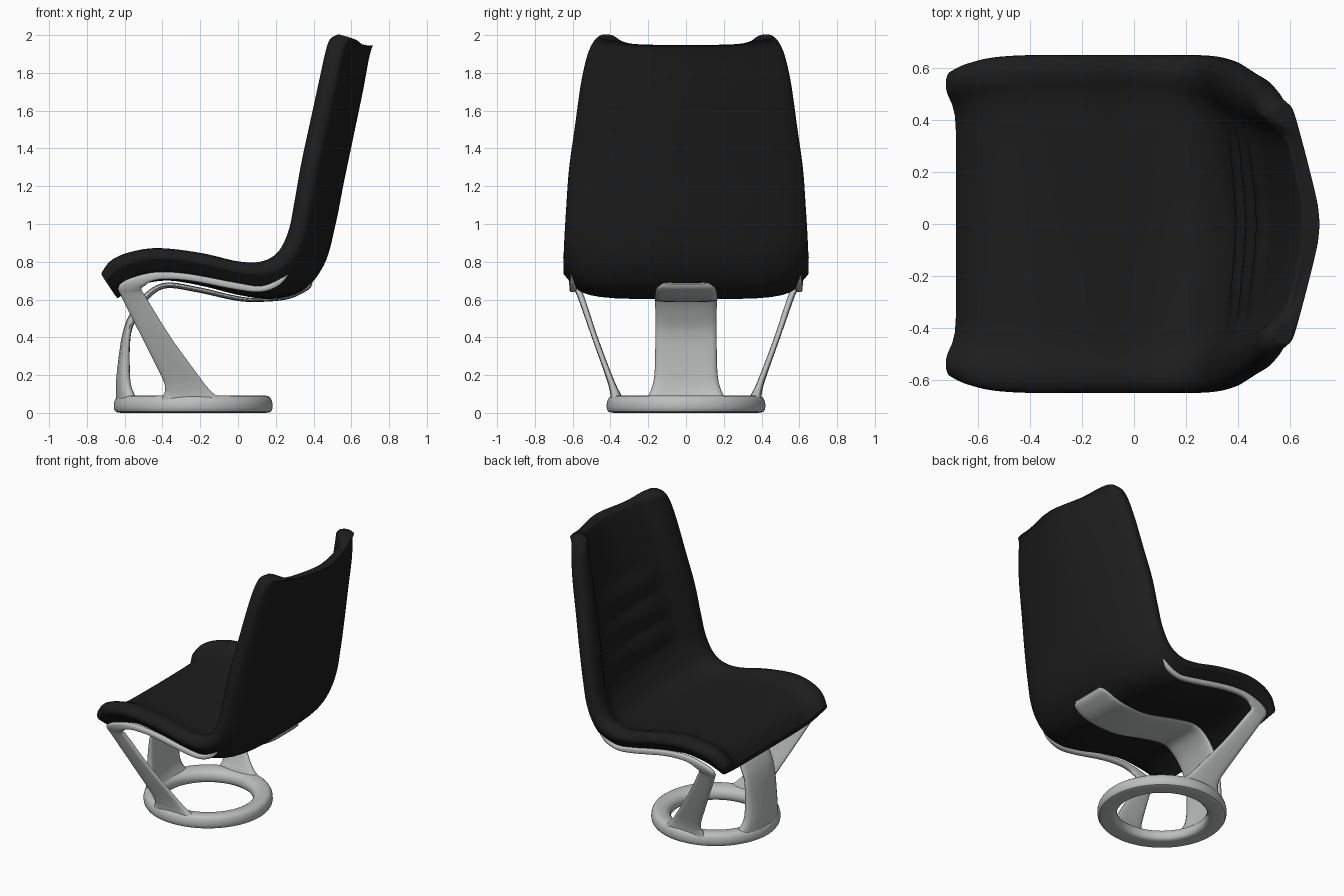
import bpy, bmesh
from math import sin, cos, pi, copysign

if "Cube" in bpy.data.objects:
    bpy.data.objects.remove(bpy.data.objects["Cube"])


def material(name, rgb, rough):
    mat = bpy.data.materials.new(name)
    mat.use_nodes = True
    color = (*rgb, 1)
    mat.diffuse_color = color
    shader = mat.node_tree.nodes["Principled BSDF"]
    shader.inputs["Base Color"].default_value = color
    shader.inputs["Roughness"].default_value = rough
    return mat


leather = material("black_leather", (0.012, 0.012, 0.012), 0.6)
metal = material("satin_grey_metal", (0.5, 0.52, 0.51), 0.5)


def spline(a, b, c, d, t):
    """Catmull-Rom value between b and c."""
    return b + t / 2 * (c - a + t * (2 * a - 5 * b + 4 * c - d + t * (3 * (b - c) + d - a)))


def smooth_stations(rows, steps):
    """Interpolate station tuples; yields (position, values)."""
    last = len(rows) - 1
    for k in range(last * steps + 1):
        s = k / steps
        i = min(int(s), last - 1)
        quad = [rows[max(0, min(last, j))] for j in range(i - 1, i + 3)]
        yield s, [spline(*values, s - i) for values in zip(*quad)]


def loft(name, rings, mat, closed=False, subdivide=0, mirror=False):
    """Skin a list of equal rings; open lofts are capped by pairing points."""
    bm = bmesh.new()
    grid = [[bm.verts.new(p) for p in ring] for ring in rings]
    n = len(grid[0])
    pairs = list(zip(grid, grid[1:]))
    if closed:
        pairs.append((grid[-1], grid[0]))
    for a, b in pairs:
        for j in range(n):
            k = (j + 1) % n
            bm.faces.new((a[j], a[k], b[k], b[j]))
    if not closed:
        half = n // 2
        for ring in (grid[0], grid[-1]):
            for i in range(-(half // 2), half // 2):
                ids = (i, i + 1, half - i - 1, half - i)
                bm.faces.new([ring[j % n] for j in ids])
    bmesh.ops.recalc_face_normals(bm, faces=bm.faces)
    mesh = bpy.data.meshes.new(name)
    bm.to_mesh(mesh)
    bm.free()
    mesh.materials.append(mat)
    obj = bpy.data.objects.new(name, mesh)
    bpy.context.collection.objects.link(obj)
    if mirror:
        mod = obj.modifiers.new("mirror", "MIRROR")
        mod.use_axis = (False, True, False)
    if subdivide:
        mod = obj.modifiers.new("subdivide", "SUBSURF")
        mod.levels = mod.render_levels = subdivide
    bpy.ops.object.select_all(action="DESELECT")
    obj.select_set(True)
    bpy.context.view_layer.objects.active = obj
    bpy.ops.object.shade_smooth_by_angle(angle=pi / 3)


# Upholstered shell stations: bolster front x z, spine back x z,
# half width, bolster inner edge, panel depth, back roundness
seat = [
    (-.73, .74, -.64, .605, .585, .46, .48, 9),
    (-.675, .812, -.57, .65, .615, .475, .4, 9),
    (-.57, .857, -.49, .685, .64, .495, .33, 9),
    (-.42, .877, -.36, .7, .65, .505, .3, 9),
    (-.2, .852, -.18, .67, .65, .51, .3, 9),
    (0, .807, 0, .625, .65, .51, .3, 9),
    (.12, .807, .18, .603, .65, .5, .35, 8),
]
backrest = [
    (.205, .857, .345, .648, .65, .48, .44, 5),
    (.26, .97, .46, .79, .645, .45, .54, 3),
    (.29, 1.12, .52, 1, .635, .43, .6, 2.3),
    (.325, 1.32, .565, 1.22, .62, .41, .6, 2),
    (.37, 1.53, .615, 1.45, .59, .385, .62, 1.7),
    (.42, 1.76, .67, 1.7, .557, .365, .67, 1.4),
    (.453, 1.91, .702, 1.86, .522, .355, .73, 1.2),
    (.478, 1.98, .718, 1.92, .49, .345, .76, 1.1),
    (.525, 2.008, .725, 1.946, .462, .345, .76, 1.1),
]
panel_end = len(seat + backrest) - 2


def shell_ring(s, row):
    fx, fz, bx, bz, w, inner, c, p = row
    # three stitched lumbar pads
    pad = 0.08 * abs(sin(pi * (s - 8.5) / 0.9)) if 8.5 < s < 11.2 else 0
    bow = 0.25 * min(1, s / 7)
    half = [(0, c - pad), (inner * 0.6, c * (1 - bow) - pad),
            (inner * 0.95, c * (1 - 1.5 * bow)), (inner + 0.025, c * 0.32),
            ((inner + w) / 2, 0), (w * 0.97, 0.06), (w, 0.2), (w, 0.36), (w * 0.97, 0.42)]
    half += [(u * w, 1 - 0.58 * u ** p) for u in (0.91, 0.8, 0.6, 0.3, 0)]
    full = half + [(-y, d) for y, d in half[-2:0:-1]]
    # the middle panel finishes level, below the bolster tips
    level = max(0, s - panel_end)
    ring = []
    for y, d in full:
        drop = level if abs(y) < inner else 0
        ring.append((fx + (bx - fx) * d, y, bz + (fz - bz) * (1 - d) * (1 - drop)))
    return ring


loft("upholstered_shell",
     [shell_ring(s, r) for s, r in smooth_stations(seat + backrest, 8)],
     leather, subdivide=1)


def plate_ring(row, bow=0, n=18):
    """Rounded bar section from two side-profile edges, y centre, half y size."""
    x0, z0, x1, z1, y, t = row
    ring = []
    for j in range(n):
        a = 2 * pi * (j + 0.5) / n
        c, s = (copysign(abs(f) ** 0.65, f) for f in (cos(a), sin(a)))
        ring.append(((x0 + x1) / 2 + c * (x1 - x0) / 2 + bow * (t * s) ** 2, y + s * t,
                     (z0 + z1) / 2 + c * (z1 - z0) / 2))
    return ring


# Side legs flowing into the rails that hug the seat
side_leg = [
    (-.41, .06, -.07, .06, .362, .035),
    (-.393, .1, -.125, .1, .373, .028),
    (-.387, .13, -.165, .14, .386, .022),
    (-.405, .19, -.21, .2, .408, .018),
    (-.51, .4, -.355, .4, .483, .016),
    (-.61, .6, -.485, .61, .553, .018),
    (-.635, .66, -.51, .655, .578, .018),
    (-.6, .7, -.49, .675, .59, .018),
    (-.5, .735, -.46, .695, .598, .018),
    (-.4, .747, -.39, .707, .6, .018),
    (-.25, .735, -.25, .698, .6, .018),
    (0, .688, -.01, .652, .6, .018),
    (.12, .672, .125, .64, .598, .018),
    (.21, .705, .225, .68, .598, .016),
    (.285, .77, .288, .766, .597, .01),
]
loft("side_legs_and_rails", [plate_ring(r) for s, r in smooth_stations(side_leg, 5)],
     metal, mirror=True)

# Front leg bending into the strip under the seat
front_leg = [
    (-.65, .05, -.54, .05, 0, .23),
    (-.65, .1, -.562, .1, 0, .195),
    (-.645, .2, -.575, .19, 0, .168),
    (-.615, .41, -.57, .4, 0, .162),
    (-.57, .53, -.53, .51, 0, .162),
    (-.49, .635, -.465, .61, 0, .165),
    (-.38, .69, -.375, .66, 0, .165),
    (-.2, .664, -.205, .636, 0, .165),
    (0, .618, -.005, .593, 0, .165),
    (.13, .608, .13, .588, 0, .165),
    (.26, .627, .27, .603, 0, .165),
    (.36, .67, .37, .65, 0, .155),
    (.39, .69, .395, .683, 0, .12),
]
loft("front_leg_and_seat_strip",
     [plate_ring(r, bow=1.2 * max(0, 1 - s / 4)) for s, r in smooth_stations(front_leg, 5)],
     metal)

# Floor ring with softly rounded edges
profile = [(.29, .025), (.305, 0), (.335, 0), (.385, 0), (.415, .002), (.423, .03), (.418, .07),
           (.4, .092), (.365, .093), (.325, .087), (.295, .065)]
segments = 72
angles = [2 * pi * k / segments for k in range(segments)]
loft("floor_ring",
     [[(r * cos(a) - 0.237, r * sin(a), z) for r, z in profile] for a in angles],
     metal, closed=True, subdivide=1)
